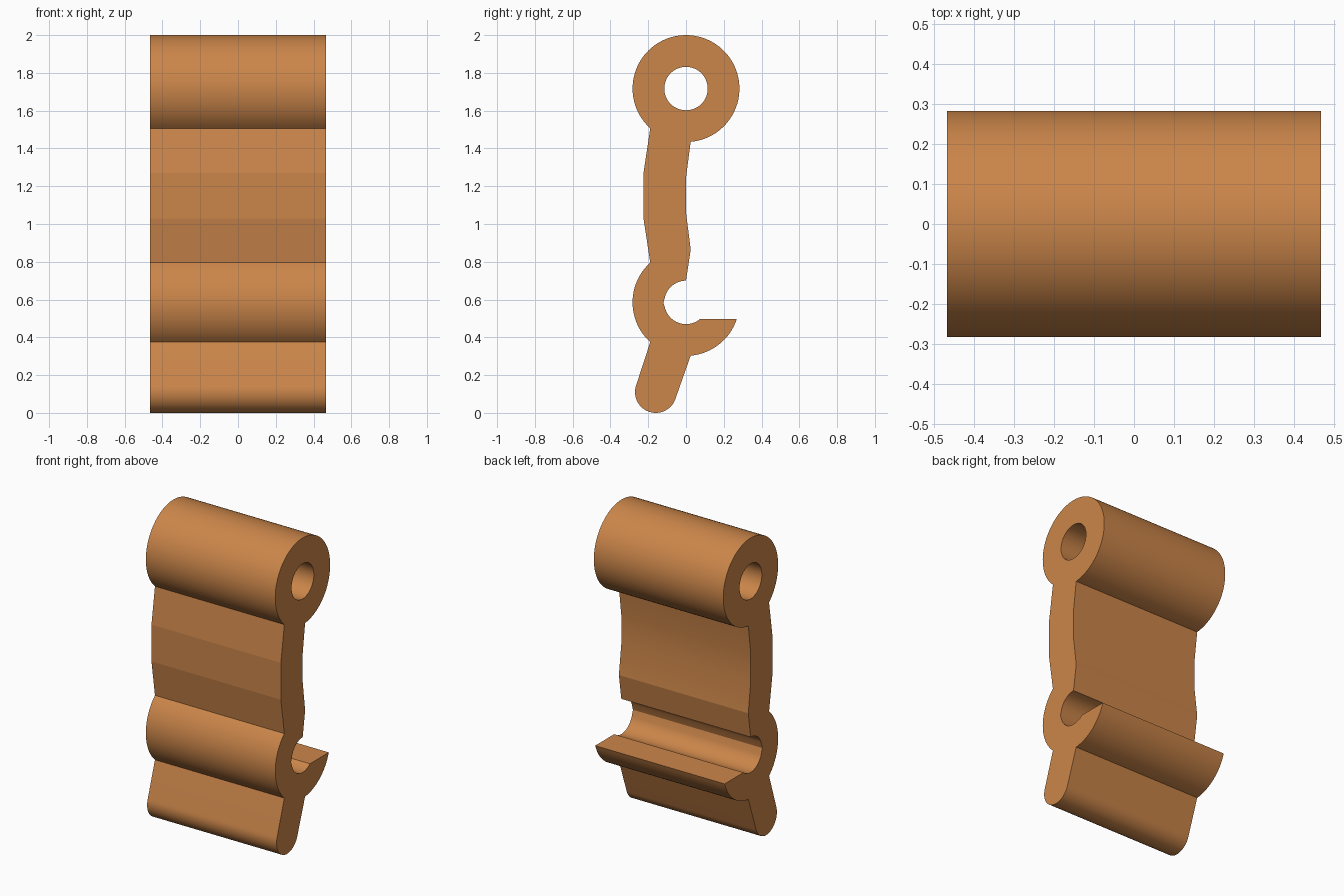
import bpy, bmesh, math

if "Cube" in bpy.data.objects:
    bpy.data.objects.remove(bpy.data.objects["Cube"])

HALF_WIDTH = 0.467
R_OUT, R_IN = 0.283, 0.115
TOP, CLIP, TIP = (0, 1.717), (0, 0.585), (-0.16, 0.11)


def arc(center, radius, start, end, steps):
    """Points (y, z) along an arc, angles in degrees."""
    pts = []
    for i in range(steps + 1):
        a = math.radians(start + (end - start) * i / steps)
        pts.append((center[0] + radius * math.cos(a),
                    center[1] + radius * math.sin(a)))
    return pts


# Side outline, traced counter-clockwise from the top barrel
outline = arc(TOP, R_OUT, -85, 228, 64)                         # top barrel
outline += [(-0.225, 1.27), (-0.225, 1.03)]                     # front of the web
outline += arc(CLIP, R_OUT, 132, 228, 24)                       # front of the clip
outline += arc(TIP, 0.11, 162, 342, 28)                         # rounded foot
outline += arc(CLIP, R_OUT, -85, -18, 16)                       # under the hook
outline += arc(CLIP, R_IN, -49.5, -160, 20)                     # hook groove
outline += [(-0.12, 0.583)]
outline += arc(CLIP, R_IN, -200, -270, 14)
outline += [(0.025, 0.865), (0, 1.06), (0, 1.245)]              # back of the web
hole = arc(TOP, R_IN, 0, 360, 48)[:-1]                          # pin hole

# Fill the outline around the hole and extrude across the width
bm = bmesh.new()
edges = []
for loop in (outline, hole):
    verts = [bm.verts.new((-HALF_WIDTH, y, z)) for y, z in loop]
    edges += [bm.edges.new((verts[i - 1], verts[i])) for i in range(len(verts))]
bmesh.ops.triangle_fill(bm, edges=edges, use_beauty=True, use_dissolve=False)
extruded = bmesh.ops.extrude_face_region(bm, geom=bm.faces[:], use_keep_orig=True)
moved = [g for g in extruded["geom"] if isinstance(g, bmesh.types.BMVert)]
bmesh.ops.translate(bm, verts=moved, vec=(2 * HALF_WIDTH, 0, 0))
bmesh.ops.recalc_face_normals(bm, faces=bm.faces[:])

mesh = bpy.data.meshes.new("hinge_clip")
bm.to_mesh(mesh)
bm.free()
hinge_clip = bpy.data.objects.new("hinge_clip", mesh)
bpy.context.collection.objects.link(hinge_clip)

# Single copper orange colour
copper = bpy.data.materials.new("copper_orange")
copper.diffuse_color = (0.60, 0.238, 0.068, 1)
copper.use_nodes = True
copper.node_tree.nodes["Principled BSDF"].inputs["Base Color"].default_value = copper.diffuse_color
mesh.materials.append(copper)

# Smooth barrels with sharp rims
bpy.context.view_layer.objects.active = hinge_clip
hinge_clip.select_set(True)
bpy.ops.object.shade_smooth_by_angle(angle=math.radians(8))
